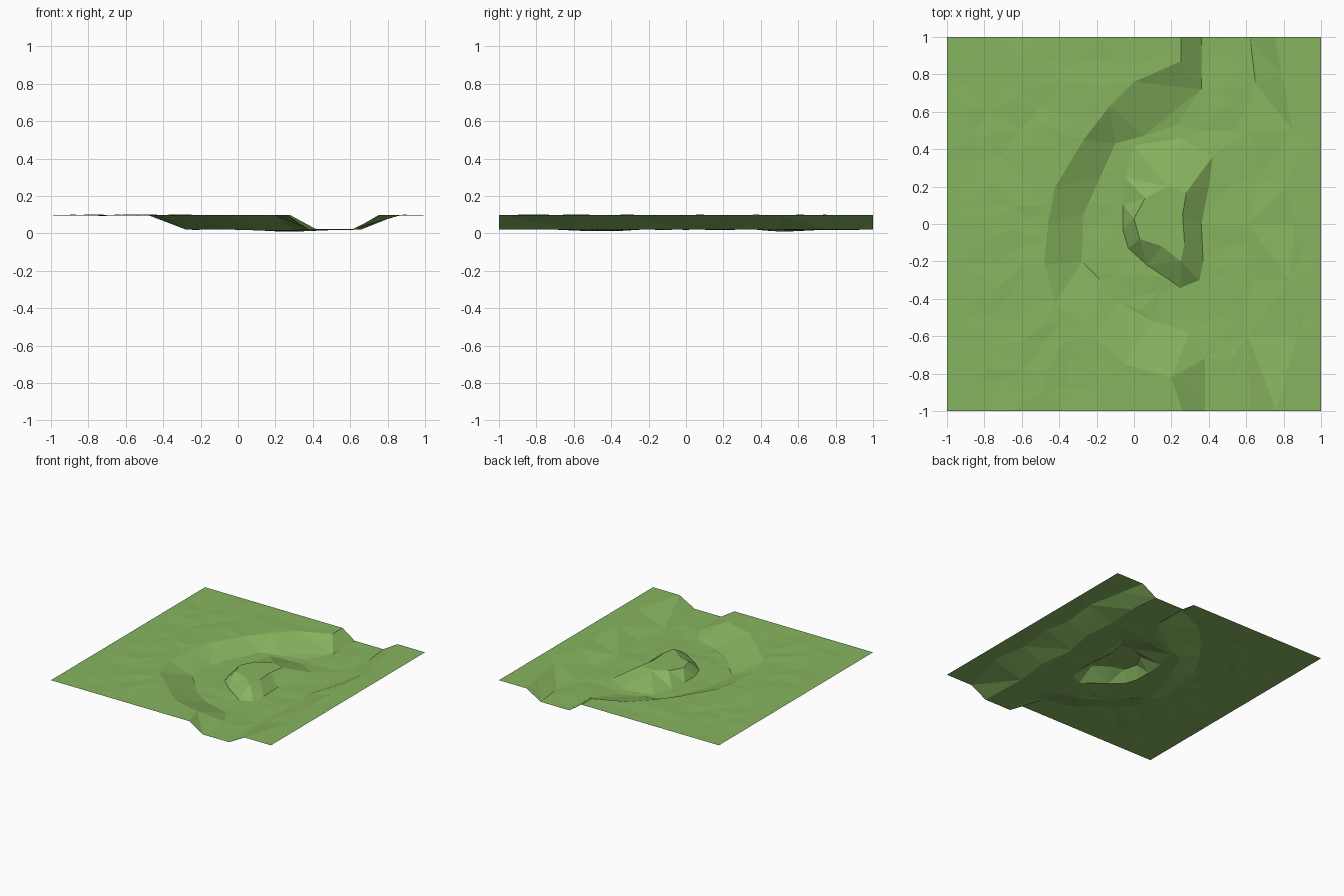
import bpy, bmesh, random
from mathutils import Vector
from mathutils.geometry import delaunay_2d_cdt

random.seed(4)
default_cube = bpy.data.objects.get("Cube")
if default_cube:
    bpy.data.objects.remove(default_cube)

HIGH, LOW = 0.097, 0.021

# Contours of the river banks, listed from back to front
west_crest = [(.25, 1), (.25, .87), (0, .76), (-.13, .63), (-.27, .45), (-.42, .2), (-.46, 0),
              (-.48, -.22), (-.42, -.42), (-.22, -.6), (-.05, -.75), (.2, -.82), (.26, -1)]
west_toe = [(.36, 1), (.36, .72), (.05, .47), (-.1, .43), (-.18, .25), (-.27, .05), (-.28, -.2),
            (-.18, -.3), (-.08, -.42), (.1, -.52), (.3, -.58), (.38, -.72), (.38, -1)]
east_toe = [(.62, 1), (.65, .75), (.63, .5), (.66, .25), (.61, 0), (.64, -.3), (.61, -.6), (.62, -1)]
east_crest = [(.75, 1), (.79, .8), (.85, .5), (.82, .2), (.86, 0), (.83, -.3), (.87, -.6), (.76, -1)]

# Closed contours of the hill inside the river bend
hill_toe = [(-.06, .1), (-.06, -.03), (-.03, -.13), (.07, -.22), (.25, -.34), (.35, -.3), (.37, -.2),
            (.36, 0), (.4, .2), (.42, .36), (.25, .46), (0, .42), (-.05, .25)]
hill_crest = [(0, .03), (.03, -.08), (.15, -.12), (.25, -.2), (.27, -.1), (.26, .05), (.28, .17),
              (.18, .2), (.06, .14)]


def x_at(line, y):
    """Position of a bank contour at the given depth."""
    for (xa, ya), (xb, yb) in zip(line, line[1:]):
        if yb <= y <= ya:
            return xa + (xb - xa) * (ya - y) / (ya - yb)
    return line[-1][0]


def inside(loop, x, y):
    """Even-odd test for a closed contour."""
    hit = False
    for (xa, ya), (xb, yb) in zip(loop, loop[1:] + loop[:1]):
        if (ya > y) != (yb > y) and x < xa + (xb - xa) * (y - ya) / (yb - ya):
            hit = not hit
    return hit


def floor_height(x, y):
    """River bed, with a shallow pool at each end of the bend."""
    pool = min((Vector((x, y)) - Vector((.25, side))).length for side in (.55, -.46))
    return LOW - .014 * max(0, 1 - pool / .25)


def ground_height(x, y):
    """Height of level ground, or None on a slope."""
    if x < x_at(west_crest, y) or x > x_at(east_crest, y) or inside(hill_crest, x, y):
        return HIGH
    if x < x_at(west_toe, y) or x > x_at(east_toe, y) or inside(hill_toe, x, y):
        return None
    return floor_height(x, y)


points, heights, edges = [], [], []


def add_point(x, y, z):
    points.append(Vector((x, y)))
    heights.append(z)


def add_contour(line, crest, closed=False):
    start = len(points)
    for x, y in line:
        add_point(x, y, HIGH if crest else floor_height(x, y))
    last = len(points) - 1
    edges.extend((i, i + 1) for i in range(start, last))
    if closed:
        edges.append((last, start))


for line in (west_crest, east_crest):
    add_contour(line, True)
for line in (west_toe, east_toe):
    add_contour(line, False)
add_contour(hill_toe, False, closed=True)
add_contour(hill_crest, True, closed=True)

# Scattered points on the level ground, straight along the border
steps = 16
for i in range(steps + 1):
    for j in range(steps + 1):
        x, y = 2 * i / steps - 1, 2 * j / steps - 1
        border_x, border_y = i in (0, steps), j in (0, steps)
        x += 0 if border_x else random.uniform(-.04, .04)
        y += 0 if border_y else random.uniform(-.04, .04)
        z = ground_height(x, y)
        crowded = any((p - Vector((x, y))).length < .06 for p in points)
        if z is None or (crowded and not (border_x and border_y)):
            continue
        rough = 0 if border_x or border_y else random.uniform(-.003, .003)
        add_point(x, y, z + rough)

# Triangulate the contours and points into one low-poly sheet
flat, _, triangles, origins, _, _ = delaunay_2d_cdt(points, edges, [], 0, 1e-5)
bm = bmesh.new()
verts = [bm.verts.new((p.x, p.y, heights[o[0]] if o else LOW)) for p, o in zip(flat, origins)]
for tri in triangles:
    face = bm.faces.new([verts[i] for i in tri])
    face.normal_update()
    if face.normal.z < 0:
        face.normal_flip()
mesh = bpy.data.meshes.new("river_terrain")
bm.to_mesh(mesh)
bm.free()

# Grass colour
grass = bpy.data.materials.new("grass_green")
grass.use_nodes = True
colour = (.24, .46, .115, 1)
grass.diffuse_color = colour
grass.node_tree.nodes["Principled BSDF"].inputs["Base Color"].default_value = colour
mesh.materials.append(grass)

terrain = bpy.data.objects.new("river_terrain", mesh)
bpy.context.scene.collection.objects.link(terrain)
